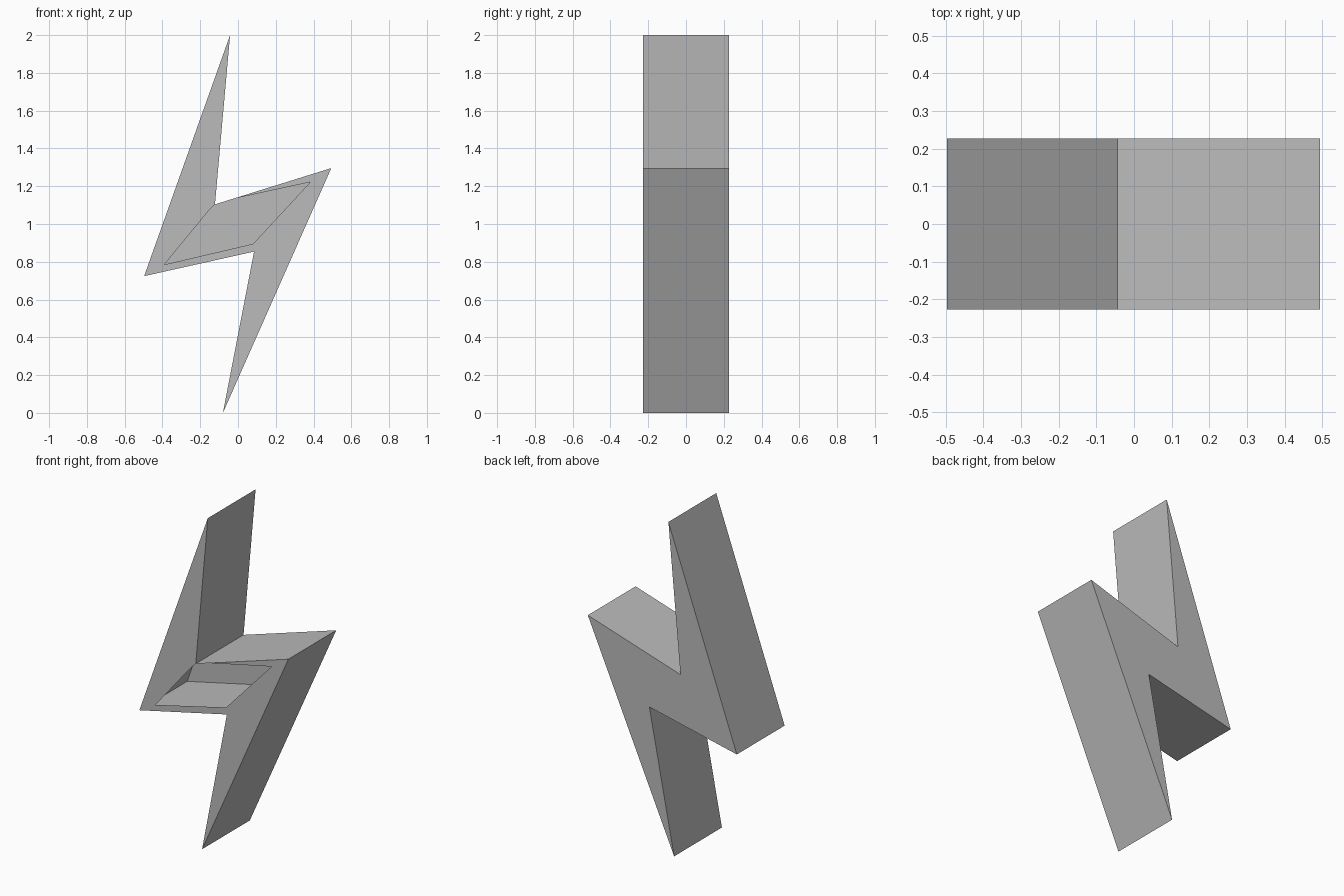
import bpy
import bmesh
from mathutils import Vector

cube = bpy.data.objects.get("Cube")
if cube:
    bpy.data.objects.remove(cube, do_unlink=True)

HALF_DEPTH = 0.227

# Zigzag outline (x, z), counter-clockwise seen from the front
top, left_tip, lower_notch = (-0.042, 2.0), (-0.497, 0.724), (0.085, 0.854)
foot, right_tip, upper_notch = (-0.08, 0.0), (0.494, 1.296), (-0.122, 1.104)
# Point on the upper shoulder where the window opening meets the rim
rim = tuple(Vector(right_tip).lerp(Vector(upper_notch), 0.86))
outline = [top, left_tip, lower_notch, foot, right_tip, rim, upper_notch]

# Window in the front panel, open to the rim at the upper notch
window = [(0.383, 1.222), (0.08, 0.895), (-0.39, 0.785), (-0.16, 1.065)]

bm = bmesh.new()


def ring(points, y):
    return [bm.verts.new((x, y, z)) for x, z in points]


front = ring(outline, -HALF_DEPTH)
back = ring(outline, HALF_DEPTH)
opening = ring(window, -HALF_DEPTH)

# Thin hollow shell: front panel with its window, back panel, side walls
bm.faces.new(front[:-1] + opening + front[-1:])
bm.faces.new(back[::-1])
for i in range(len(outline)):
    j = (i + 1) % len(outline)
    bm.faces.new((front[j], front[i], back[i], back[j]))

mesh = bpy.data.meshes.new("bolt_shell")
bm.to_mesh(mesh)
bm.free()
shell = bpy.data.objects.new("bolt_shell", mesh)
bpy.context.collection.objects.link(shell)

# Plain grey for the whole shell
grey = bpy.data.materials.new("plain_grey")
grey.use_nodes = True
colour = (0.5, 0.5, 0.5, 1.0)
grey.diffuse_color = colour
grey.node_tree.nodes["Principled BSDF"].inputs["Base Color"].default_value = colour
mesh.materials.append(grey)
